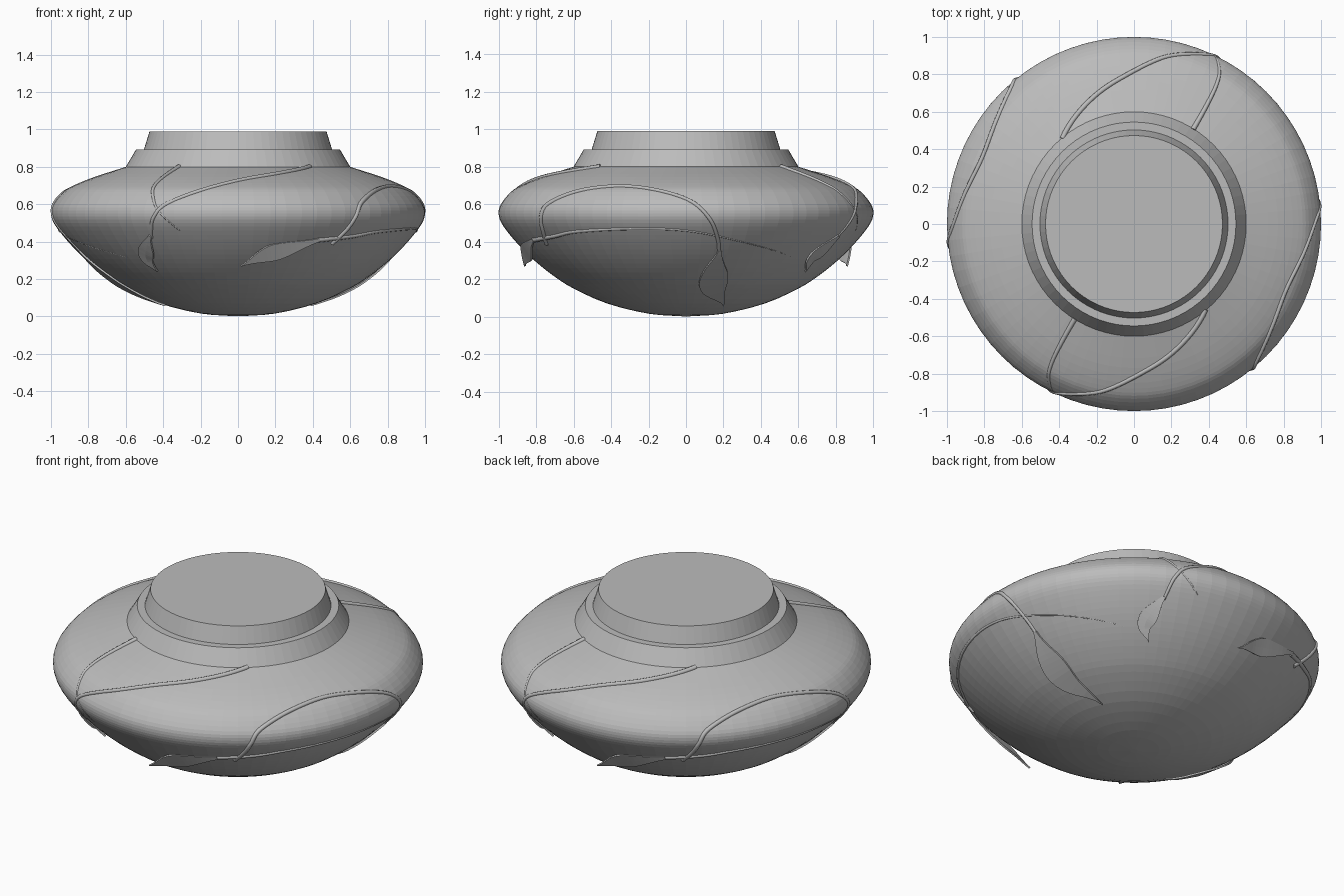
import bpy, bmesh
from math import cos, sin, pi, radians
from mathutils import Vector

cube = bpy.data.objects.get("Cube")
if cube:
    bpy.data.objects.remove(cube, do_unlink=True)

grey = bpy.data.materials.new("plain grey")
grey.use_nodes = True
grey.diffuse_color = (0.5, 0.5, 0.5, 1)
grey.node_tree.nodes["Principled BSDF"].inputs["Base Color"].default_value = grey.diffuse_color


def smooth_path(points, steps):
    """Catmull-Rom path through points of any dimension."""
    pts = [Vector(p) for p in points]
    pts = [pts[0] * 2 - pts[1]] + pts + [pts[-1] * 2 - pts[-2]]
    out = []
    for a, b, c, d in zip(pts, pts[1:], pts[2:], pts[3:]):
        for i in range(steps):
            t = i / steps
            out.append((b * 2 + (c - a) * t + (a * 2 - b * 5 + c * 4 - d) * t ** 2
                        + (b * 3 - a - c * 3 + d) * t ** 3) / 2)
    return out + [pts[-2]]


def add_mesh(name, bm):
    bmesh.ops.recalc_face_normals(bm, faces=bm.faces)
    mesh = bpy.data.meshes.new(name)
    bm.to_mesh(mesh)
    bm.free()
    mesh.materials.append(grey)
    obj = bpy.data.objects.new(name, mesh)
    bpy.context.collection.objects.link(obj)
    return obj


def lathe(name, profile, sides=72):
    """Revolve a (radius, height) profile and close both ends."""
    bm = bmesh.new()
    rings = [[bm.verts.new((r * cos(2 * pi * i / sides), r * sin(2 * pi * i / sides), z))
              for i in range(sides)] for r, z in profile]
    for low, high in zip(rings, rings[1:]):
        for i in range(sides):
            j = (i + 1) % sides
            bm.faces.new((low[i], low[j], high[j], high[i]))
    bm.faces.new(rings[0][::-1])
    bm.faces.new(rings[-1])
    return add_mesh(name, bm)


# Squashed round body, sloping collar and neck
body = smooth_path([(0.02, 0.002), (0.2, 0.016), (0.42, 0.07), (0.6, 0.15), (0.7, 0.213),
                    (0.79, 0.283), (0.87, 0.358), (0.94, 0.437), (0.985, 0.5), (1, 0.55),
                    (0.988, 0.6), (0.935, 0.665), (0.88, 0.7), (0.77, 0.745), (0.6, 0.8)], 3)
lathe("body", body)
lathe("collar", [(0.6, 0.8), (0.545, 0.893), (0.5, 0.893)])
lathe("neck", [(0.503, 0.893), (0.473, 0.99)])


def on_body(angle, z, offset, turn):
    """Point on the body at a compass angle and height, pushed outwards."""
    r = body[-1][0]
    for a, b in zip(body, body[1:]):
        if a[1] <= z <= b[1]:
            r = a[0] + (b[0] - a[0]) * (z - a[1]) / (b[1] - a[1])
            break
    t = radians(angle + turn)
    return Vector(((r + offset) * cos(t), (r + offset) * sin(t), z))


def vine(name, points, turn, taper):
    """Round stem lying mostly sunk in the body."""
    path = [on_body(a, z, -0.004, turn) for a, z in smooth_path(points, 8)]
    curve = bpy.data.curves.new(name, "CURVE")
    curve.dimensions = "3D"
    curve.bevel_depth = 0.014
    curve.bevel_resolution = 2
    curve.use_fill_caps = True
    spline = curve.splines.new("POLY")
    spline.points.add(len(path) - 1)
    for i, (p, co) in enumerate(zip(spline.points, path)):
        p.co = (*co, 1)
        p.radius = 1 - taper * i / (len(path) - 1)
    curve.materials.append(grey)
    obj = bpy.data.objects.new(name, curve)
    bpy.context.collection.objects.link(obj)
    bpy.ops.object.select_all(action="DESELECT")
    obj.select_set(True)
    bpy.context.view_layer.objects.active = obj
    bpy.ops.object.convert(target="MESH")
    bpy.ops.object.shade_smooth()


def leaf(name, points, half_width, turn):
    """Thin pointed blade lying on the body, its tip lifting off."""
    path = [on_body(*p, turn) for p in smooth_path(points, 6)]
    last = len(path) - 1
    bm = bmesh.new()
    rows = []
    for i, p in enumerate(path):
        along = path[min(i + 1, last)] - path[max(i - 1, 0)]
        out = Vector((p.x, p.y, (p.z - 0.55) * 2.4)).normalized()
        side = along.cross(out).normalized()
        w = 0.009 * (1 - i / last) + half_width * sin(pi * i / last) ** 1.5 + 0.001
        rows.append([bm.verts.new(p + side * w * s) for s in (-1, 0, 1)])
    for a, b in zip(rows, rows[1:]):
        for k in (0, 1):
            bm.faces.new((a[k], a[k + 1], b[k + 1], b[k]))
    obj = add_mesh(name, bm)
    solid = obj.modifiers.new("thickness", "SOLIDIFY")
    solid.thickness = 0.01
    solid.offset = 0


# Two matching sets of vines, half a turn apart
for turn, end in ((0, "front"), (180, "back")):
    # Long vine from the collar, ending in a leaf
    vine(end + "_long_vine", [(-50, 0.8), (-74, 0.76), (-90, 0.725), (-103, 0.67), (-113, 0.6),
                              (-117, 0.53), (-119, 0.46), (-120, 0.42)], turn, 0.4)
    leaf(end + "_long_vine_leaf", [(-120, 0.43, 0.006), (-123.5, 0.365, 0.008),
                                   (-126, 0.305, 0.012), (-124, 0.24, 0.03)], 0.042, turn)
    # Short tendril crossing it
    vine(end + "_tendril", [(-122, 0.8), (-121.5, 0.755), (-120.5, 0.7), (-118, 0.63),
                            (-115, 0.56), (-109, 0.46)], turn, 0.7)
    # Arching vine hanging over the side
    vine(end + "_arching_vine", [(-56, 0.39), (-53, 0.46), (-51, 0.53), (-48, 0.605),
                                 (-38, 0.67), (-24, 0.695), (-10, 0.675), (1, 0.62),
                                 (7, 0.53), (10.5, 0.42), (12, 0.34)], turn, 0.3)
    leaf(end + "_arching_vine_leaf", [(12, 0.35, 0.006), (12, 0.24, 0.012),
                                      (14.5, 0.14, 0.02), (27, 0.06, 0.05)], 0.072, turn)
    # Level vine round the widest part
    vine(end + "_level_vine", [(-62, 0.41), (-49, 0.43), (-38, 0.455), (-18, 0.47), (0, 0.46),
                               (19.5, 0.4), (46, 0.31)], turn, 0.8)
    leaf(end + "_level_vine_leaf", [(-62, 0.41, 0.006), (-73, 0.36, 0.012),
                                    (-81, 0.325, 0.03), (-89, 0.27, 0.085)], 0.045, turn)
